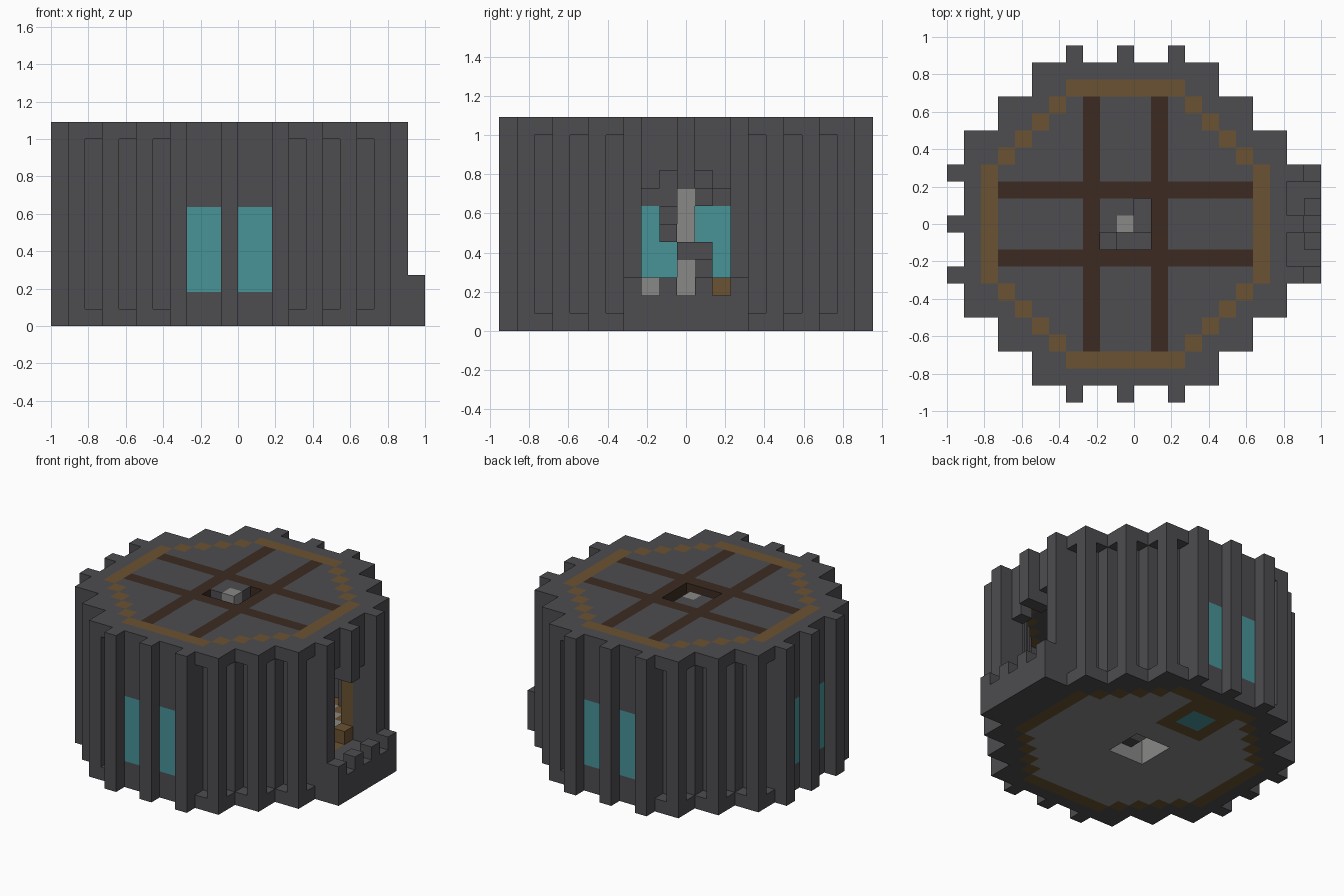
import bpy, bmesh
from mathutils import Vector

cube = bpy.data.objects.get("Cube")
if cube:
    bpy.data.objects.remove(cube, do_unlink=True)

U = 1 / 11            # block size
C = 10                # centre block of the round plan
TOP = 11              # roof layer


def material(name, rgb):
    lin = [((c / 255 + 0.055) / 1.055) ** 2.4 for c in rgb] + [1]
    m = bpy.data.materials.new(name)
    m.use_nodes = True
    m.diffuse_color = lin
    bsdf = m.node_tree.nodes["Principled BSDF"]
    bsdf.inputs["Base Color"].default_value = lin
    bsdf.inputs["Roughness"].default_value = 0.9
    return m


stone = material("dark stone", (77, 77, 81))
pale = material("pale stone", (136, 136, 135))
glass = material("teal glass", (71, 147, 152))
wood = material("brown wood", (106, 82, 50))
beam = material("dark wood", (60, 43, 33))

solid = {}            # block position -> part name
colour = {}           # part name -> material


def box(xs, ys, zs):
    return [(x, y, z) for x in xs for y in ys for z in zs]


def put(part, mat, cells):
    colour[part] = mat
    for c in cells:
        solid[c] = part


def cut(cells):
    for c in cells:
        solid.pop(c, None)


def span(a, b):
    return range(a, b + 1)


def octagon(flat, diagonal):
    return {(C + x, C + y) for x in span(-flat, flat) for y in span(-flat, flat)
            if abs(x) + abs(y) <= diagonal}


def layer(plan, zs):
    return [(x, y, z) for x, y in plan for z in zs]


def four_ways(offsets):
    """Repeat plan offsets on both diagonals and all four sides."""
    return {(C + sx * p, C + sy * q) for a, b in offsets
            for p, q in ((a, b), (b, a)) for sx in (-1, 1) for sy in (-1, 1)}


# Stepped round plan made of overlapping rectangles
plan = set()
for half_x, half_y in ((9, 5), (7, 7), (5, 9)):
    plan |= {(C + x, C + y) for x in span(-half_x, half_x) for y in span(-half_y, half_y)}
ribs = four_ways([(10, 0), (10, 3)])
grooves = four_ways([(4, 9), (6, 7), (8, 5)])
room = octagon(8, 11)
inner = octagon(7, 10)
border = room - inner

# Outer wall with ribs, grooves and a hollow room
put("wall", stone, layer(plan | ribs, span(0, TOP)))
cut(layer(grooves, span(1, TOP - 1)))
cut(layer(room, span(0, TOP)))

# Paired windows on three sides
pairs = (8, 9, 11, 12)
put("windows", glass, box(pairs, (1, 19), span(2, 6)) + box((1,), pairs, span(2, 6)))

# Arched doorway
cut(box((19,), span(8, 12), span(2, 7)) + box((19,), (9, 11), (8,)))
cut(box((20,), (10,), span(2, 7)))

# Balcony with battlements
put("balcony", stone, box((20, 21), span(7, 13), (0, 1)))
put("battlements", stone, box((21,), (7, 9, 11, 13), (2,)))

# Floor with border and glazed hatch
put("floor", pale, layer(inner, (0, 1)))
put("floor_border", wood, layer(border, (0, 1)))
put("hatch_frame", wood, box(span(8, 11), span(14, 17), (0,)))
put("hatch_glass", glass, box((9, 10), (15, 16), (0,)))

# Roof with border and crossing beams
put("roof", stone, layer(inner, (TOP,)))
put("roof_border", wood, layer(border, (TOP,)))
put("roof_beams", beam, box((8, 12), span(3, 17), (TOP,)) + box(span(3, 17), (8, 12), (TOP,)))

# Stairwell openings
cut(box(span(9, 11), (9,), (TOP,)) + box((11,), (10, 11), (TOP,)))
cut(box(span(9, 11), span(9, 11), (0, 1)))

# Spiral stair: two blocks per step around a pale post
loop = [(9, 9), (10, 9), (11, 9), (11, 10), (11, 11), (10, 11), (9, 11), (9, 10)]
steps = []
for n in range(18):
    x, y = loop[n % 8]
    steps.append((x, y, TOP - 1 - (n + 1) // 2))
put("stair_steps", stone, steps)
put("stair_post", pale, box((C,), (C,), span(1, TOP)))

# Inner door trim
put("door_post", wood, box((18,), (13,), span(2, 6)) + [(18, 12, 2)])
put("door_step", pale, [(18, 8, 2)])

# Turn each part into a mesh of its exposed faces
AXES = [Vector(v) for v in ((1, 0, 0), (0, 1, 0), (0, 0, 1))]


def build(part):
    bm = bmesh.new()
    verts = {}

    def vert(p):
        key = tuple(round(c * 2) for c in p)
        if key not in verts:
            verts[key] = bm.verts.new(((p.x - 11) * U, (p.y - 10.5) * U, p.z * U))
        return verts[key]

    for cell, owner in solid.items():
        if owner != part:
            continue
        mid = Vector(cell) + Vector((0.5, 0.5, 0.5))
        for a in range(3):
            for s in (-1, 1):
                n = AXES[a] * s
                if tuple(int(c) for c in Vector(cell) + n) in solid:
                    continue
                u, v = AXES[(a + 1) % 3] * s, AXES[(a + 2) % 3]
                bm.faces.new([vert(mid + (n + u * i + v * j) / 2)
                              for i, j in ((-1, -1), (1, -1), (1, 1), (-1, 1))])
    bmesh.ops.dissolve_limit(bm, angle_limit=0.01, verts=bm.verts, edges=bm.edges)
    mesh = bpy.data.meshes.new(part)
    bm.to_mesh(mesh)
    bm.free()
    mesh.materials.append(colour[part])
    bpy.context.collection.objects.link(bpy.data.objects.new(part, mesh))


for part in colour:
    build(part)
